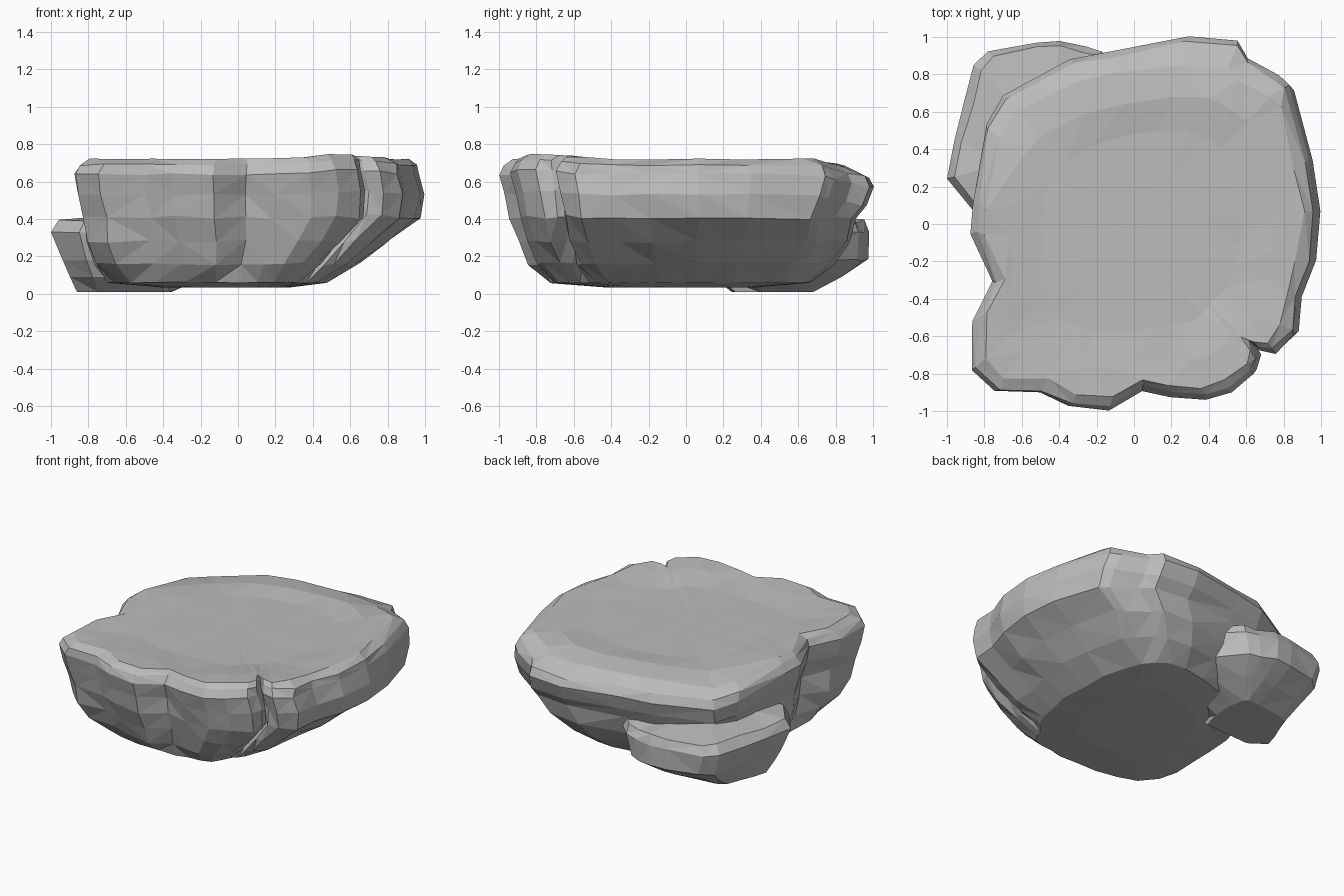
import bpy, bmesh, random
from mathutils import Vector

random.seed(4)
cube = bpy.data.objects.get("Cube")
if cube:
    bpy.data.objects.remove(cube, do_unlink=True)

stone = bpy.data.materials.new("stone grey")
stone.use_nodes = True
GREY = (0.5, 0.5, 0.5, 1)
stone.diffuse_color = GREY
bsdf = next(n for n in stone.node_tree.nodes if n.type == "BSDF_PRINCIPLED")
bsdf.inputs["Base Color"].default_value = GREY
bsdf.inputs["Roughness"].default_value = 0.9


def smoothed(points, passes):
    """Relax a closed outline so clefts fade out."""
    for _ in range(passes):
        n = len(points)
        points = [(points[i - 1] + points[i] * 2 + points[(i + 1) % n]) / 4
                  for i in range(n)]
    return points


def build_rock(name, outline, centre, levels, jitter, shape, passes):
    """Stack scaled copies of an outline; levels hold z and left/right/front/back scales."""
    bm = bmesh.new()
    cx, cy = centre
    sharp = [Vector(p) for p in outline]
    soft = smoothed(sharp, passes)
    rings = []
    for z, neg_x, pos_x, neg_y, pos_y in levels:
        # small rings near the top and bottom centres use the softened outline
        mean = (neg_x + pos_x + neg_y + pos_y) / 4
        blend = min(1, max(0, (0.85 - mean) / 0.15))
        wide = max(neg_x, pos_x, neg_y, pos_y) >= 1
        j = jitter * (0.3 if wide else mean ** 2)
        flat = 0.35 if z > 0.65 or z < 0.1 else 1
        ring = []
        for a, b in zip(sharp, soft):
            dx, dy = a.lerp(b, blend) - Vector(centre)
            p = Vector((cx + dx * (pos_x if dx > 0 else neg_x),
                        cy + dy * (pos_y if dy > 0 else neg_y), z))
            p.z = shape(p)
            p += Vector((random.uniform(-j, j), random.uniform(-j, j),
                         random.uniform(-j, j) * flat))
            p.z = max(p.z, 0)
            ring.append(bm.verts.new(p))
        rings.append(ring)
    n = len(outline)
    for a, b in zip(rings, rings[1:]):
        for i in range(n):
            k = (i + 1) % n
            bm.faces.new((a[i], b[i], b[k], a[k]))
    for ring, z in ((rings[0], levels[0][0]), (rings[-1], levels[-1][0])):
        tip = bm.verts.new((cx, cy, z))
        tip.co.z = shape(tip.co)
        for i in range(n):
            bm.faces.new((ring[i], ring[(i + 1) % n], tip))
    bmesh.ops.triangulate(bm, faces=bm.faces[:], quad_method="SHORT_EDGE")
    bmesh.ops.recalc_face_normals(bm, faces=bm.faces[:])
    mesh = bpy.data.meshes.new(name)
    bm.to_mesh(mesh)
    bm.free()
    mesh.materials.append(stone)
    obj = bpy.data.objects.new(name, mesh)
    bpy.context.collection.objects.link(obj)
    return obj


def near(p, x, y, radius):
    """Falloff from one at the given spot to zero at the radius."""
    return max(0, 1 - (p.xy - Vector((x, y))).length / radius)


def slab_shape(p):
    """Lower the back rim and back left corner; lift the front right corner."""
    z = p.z
    if z > 0.5:
        z -= 0.22 * max(0, p.y - 0.68)
        z += 0.03 * near(p, 0.55, -0.75, 0.4)
        z -= 0.12 * near(p, -0.8, 0.8, 0.55)
    return z


# Main slab, with a cleft near its front right corner
slab_outline = [
    (-.87, -.78), (-.75, -.89), (-.5, -.9), (-.35, -.97), (-.13, -1), (.04, -.89),
    (.2, -.93), (.39, -.94), (.54, -.9), (.66, -.8), (.68, -.72), (.65, -.64),
    (.7, -.68), (.78, -.69), (.88, -.59), (.9, -.4), (.97, -.2), (1, .07),
    (.96, .35), (.86, .74), (.8, .79), (.63, .89), (.57, .98), (.3, 1), (-.1, .93),
    (-.34, .88), (-.7, .69), (-.79, .53), (-.86, .1), (-.87, -.05), (-.76, -.31),
    (-.86, -.52)]
slab_levels = [
    (.7, .35, .35, .35, .3),
    (.7, .6, .6, .6, .52),
    (.715, .8, .78, .8, .7),
    (.72, .92, .9, .93, .86),
    (.69, .97, .95, .98, .97),
    (.64, 1, .97, 1, 1),
    (.53, .98, 1, .97, .96),
    (.41, .94, .98, .94, .91),
    (.28, .92, .81, .9, .87),
    (.16, .89, .66, .85, .8),
    (.06, .84, .5, .77, .69),
    (.035, .5, .3, .45, .4)]
build_rock("rock_slab", slab_outline, (0, 0), slab_levels, 0.017, slab_shape, 3)

# Lower ledge jutting out at the back left of the plan
ledge_outline = [
    (-1, .24), (-.96, .45), (-.91, .65), (-.86, .85), (-.78, .92), (-.52, .97),
    (-.4, .98), (-.26, .95), (-.17, .92), (.05, .7), (0, .4), (-.4, .1), (-.85, .06)]
ledge_levels = [
    (.42, .5, .5, .5, .5),
    (.39, .92, .93, .95, .95),
    (.33, 1, 1, 1, 1),
    (.18, .9, .85, .9, .99),
    (.09, .83, .5, .75, .74),
    (.01, .77, .1, .45, .48)]
build_rock("rock_ledge", ledge_outline, (-.4, .4), ledge_levels, 0.01, lambda p: p.z, 0)
